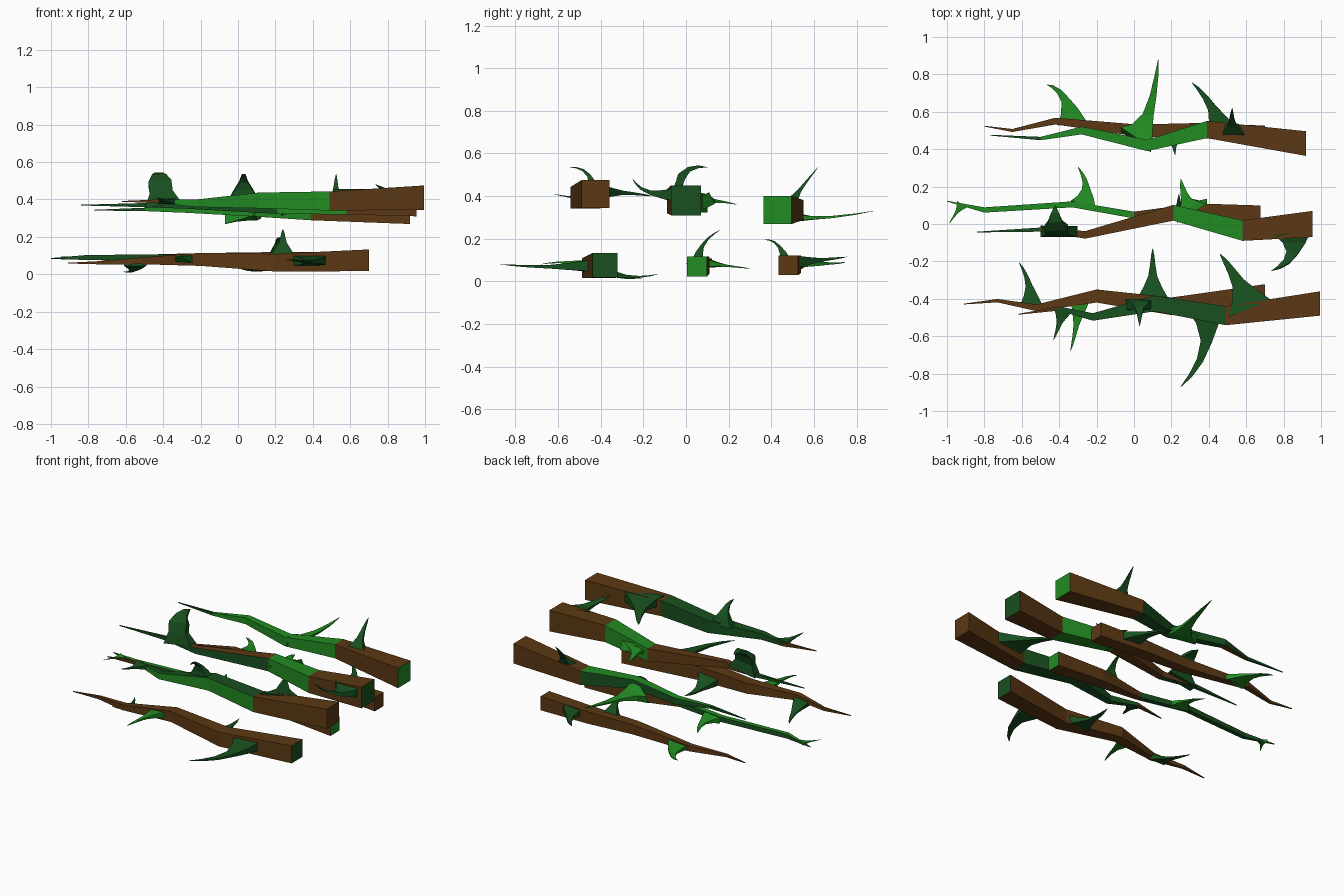
import bpy, bmesh
from mathutils import Vector

def material(name, rgb):
    m = bpy.data.materials.new(name)
    m.diffuse_color = (*rgb, 1)
    return m

MATS = [material("bark", (0.107, 0.040, 0.007)),
        material("bright_green", (0.016, 0.258, 0.016)),
        material("dark_green", (0.009, 0.080, 0.014))]
CODE = {"w": 0, "g": 1, "d": 2}

def sweep(name, rings, colours, cap):
    """Skin four-sided rings; colours holds one 4-letter string per segment."""
    bm = bmesh.new()
    vs = [[bm.verts.new(p) for p in r] for r in rings]
    for i in range(len(vs) - 1):
        for k in range(4):
            j = (k + 1) % 4
            f = bm.faces.new((vs[i][k], vs[i][j], vs[i + 1][j], vs[i + 1][k]))
            f.material_index = CODE[colours[i][k]]
    bm.faces.new(vs[0][::-1]).material_index = CODE[cap]
    bm.faces.new(vs[-1]).material_index = CODE[colours[-1][0]]
    bmesh.ops.recalc_face_normals(bm, faces=bm.faces)
    me = bpy.data.meshes.new(name)
    bm.to_mesh(me)
    bm.free()
    for m in MATS:
        me.materials.append(m)
    ob = bpy.data.objects.new(name, me)
    bpy.context.collection.objects.link(ob)

def branch(name, path, colours, cap):
    """Path entries are x, y, z, half width. Faces run: back, top, front, bottom."""
    rings = [[(x, y + a * h, z + b * h) for a, b in ((1, -1), (1, 1), (-1, 1), (-1, -1))]
             for x, y, z, h in path]
    sweep(name, rings, colours, cap)

def thorn(name, base, bend, tip, colour, width=0.08, thick=0.035, mid=0.3):
    """Curved spike with a flared base that is wide along the branch."""
    p0, p1, p2 = Vector(base), Vector(bend), Vector(tip)
    rings = []
    for t, s in ((0, 1), (0.2, 0.62), (0.42, mid), (0.65, mid * 0.6), (0.85, mid * 0.35), (1, 0.015)):
        c = p0 * (1 - t) ** 2 + p1 * 2 * t * (1 - t) + p2 * t * t
        d = ((p1 - p0) * (1 - t) + (p2 - p1) * t).normalized()
        u = Vector((1, 0, 0))
        u = (u - d * u.dot(d)).normalized()
        v = d.cross(u)
        rings.append([c + u * a * width * s + v * b * thick * s
                      for a, b in ((1, -1), (1, 1), (-1, 1), (-1, -1))])
    sweep(name, rings, [colour * 4] * 5, colour)

# upper layer of branches
branch("upper_branch_back",
       [(.92, .43, .335, .066), (.39, .505, .335, .046), (.07, .42, .34, .03),
        (-.28, .50, .35, .021), (-.50, .457, .347, .009), (-.77, .475, .343, .002)],
       ["wwww", "dggd", "dggd", "dggw", "dddd"], "g")
branch("upper_branch_middle",
       [(.955, 0, .38, .07), (.58, -.035, .375, .055), (.21, .06, .365, .042),
        (-.26, -.058, .37, .02), (-.50, -.03, .37, .011), (-.84, -.043, .37, .002)],
       ["wwww", "gggg", "wwdw", "wwdd", "dddd"], "d")
branch("upper_branch_front",
       [(.995, -.425, .41, .065), (.49, -.49, .392, .051), (.11, -.425, .395, .042),
        (-.22, -.497, .38, .02), (-.40, -.452, .39, .011), (-.62, -.483, .39, .002)],
       ["wwww", "ddgd", "ddgd", "ddgd", "wwww"], "w")

# lower layer of branches
branch("lower_branch_back",
       [(.70, .48, .075, .046), (.35, .50, .08, .04), (.02, .50, .085, .032),
        (-.42, .55, .09, .018), (-.65, .50, .08, .008), (-.80, .523, .08, .002)],
       ["wwww", "wwww", "wwww", "wwww", "wwww"], "w")
branch("lower_branch_middle",
       [(.675, .052, .07, .047), (.33, .07, .075, .04), (0, .048, .08, .018),
        (-.33, .105, .09, .016), (-.80, .075, .09, .014), (-1.0, .122, .085, .002)],
       ["wwww", "wwdw", "dgdd", "dgdd", "dgdd"], "g")
branch("lower_branch_front",
       [(.70, -.38, .075, .058), (.20, -.44, .062, .047), (-.20, -.385, .08, .035),
        (-.52, -.448, .072, .018), (-.73, -.41, .062, .009), (-.91, -.428, .06, .002)],
       ["wwww", "wwww", "wwww", "wwww", "wwww"], "d")

# thorns on the upper branches
for i, args in enumerate([
        ((.01, .45, .32), (.10, .56, .27), (.13, .88, .33), "g", .10, .03),
        ((.53, .49, .36), (.52, .53, .43), (.525, .62, .535), "d", .07, .03),
        ((-.40, -.04, .37), (-.43, -.05, .56), (-.42, .10, .535), "d", .10, .03, .62),
        ((.85, -.04, .41), (.88, -.20, .39), (.735, -.25, .48), "d", .10, .035),
        ((.31, .07, .365), (.27, .12, .39), (.25, .24, .36), "g", .10, .03),
        ((.62, -.45, .42), (.55, -.28, .42), (.46, -.16, .40), "d", .12, .035),
        ((.03, -.43, .41), (.03, -.44, .54), (.03, -.545, .535), "d", .075, .03),
        ((-.38, -.46, .39), (-.40, -.54, .39), (-.43, -.62, .41), "d", .05, .015)]):
    thorn(f"upper_thorn_{i + 1}", *args)

# thorns on the lower branches
for i, args in enumerate([
        ((-.33, .54, .085), (-.36, .72, .08), (-.465, .745, .09), "g", .075, .018),
        ((.47, .49, .09), (.42, .66, .10), (.31, .755, .115), "d", .08, .03),
        ((.22, .47, .09), (.21, .44, .20), (.22, .37, .195), "d", .06, .025),
        ((.24, .055, .09), (.24, .06, .19), (.24, .16, .24), "d", .07, .03),
        ((-.27, .10, .085), (-.23, .21, .07), (-.30, .305, .06), "g", .07, .018),
        ((-.92, .105, .087), (-.95, .06, .085), (-.99, 0, .085), "g", .03, .008),
        ((.38, -.43, .075), (.44, -.68, .06), (.25, -.87, .08), "d", .10, .03),
        ((.10, -.40, .05), (.10, -.25, .0), (.10, -.13, .035), "d", .08, .025),
        ((-.55, -.44, .06), (-.55, -.30, .0), (-.615, -.205, .015), "d", .06, .016),
        ((-.29, -.41, .08), (-.31, -.58, .10), (-.34, -.68, .08), "g", .05, .02)]):
    thorn(f"lower_thorn_{i + 1}", *args)
